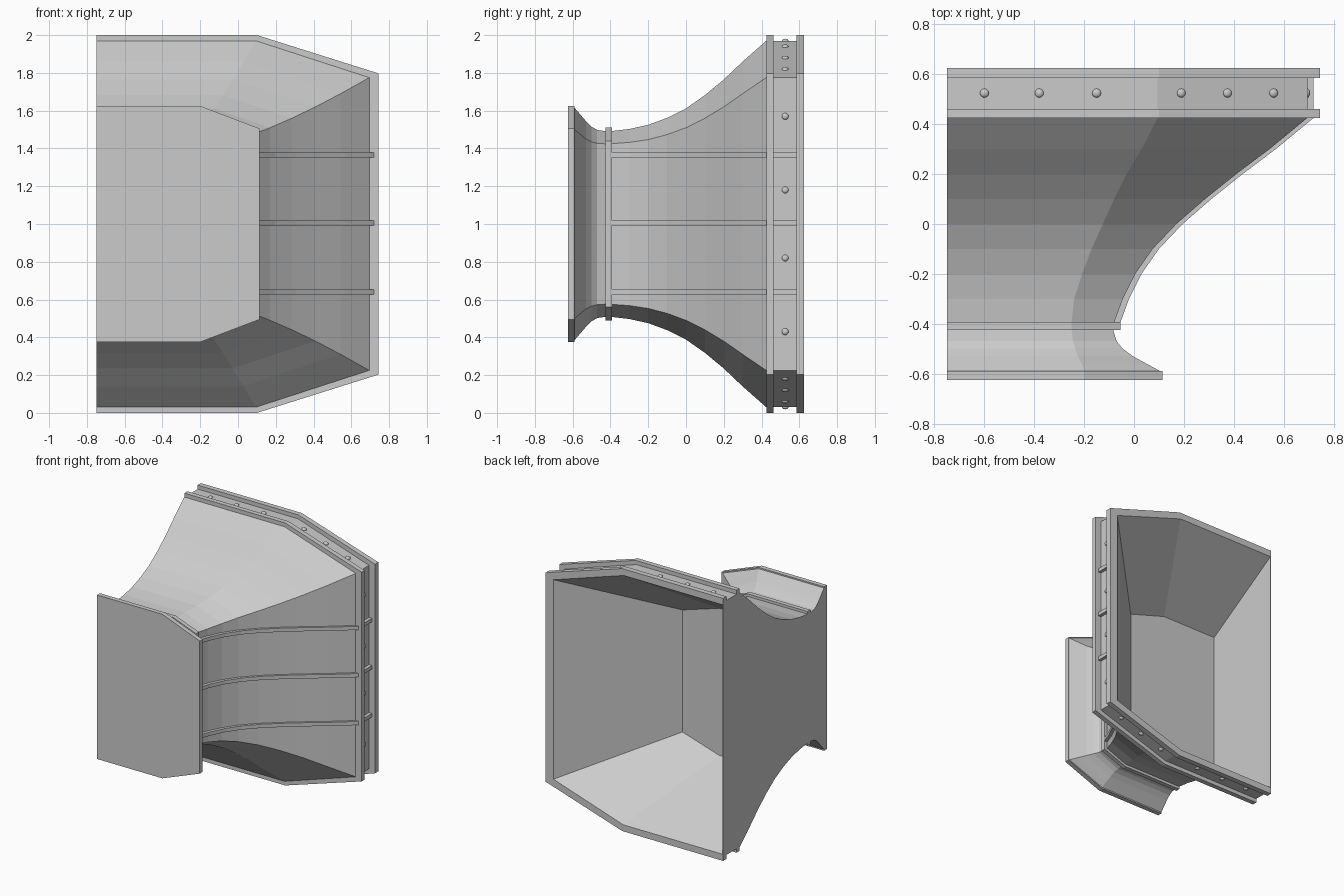
import bpy, bmesh, math
from mathutils import Vector, Matrix

cube = bpy.data.objects.get("Cube")
if cube:
    bpy.data.objects.remove(cube, do_unlink=True)

grey = bpy.data.materials.new("plain grey")
grey.use_nodes = True
colour = (0.6, 0.6, 0.6, 1)
grey.diffuse_color = colour
grey.node_tree.nodes["Principled BSDF"].inputs["Base Color"].default_value = colour

MID = 1.0     # height of the symmetry plane
CUT = -0.75   # flat cut side


def finish(name, bm):
    bmesh.ops.recalc_face_normals(bm, faces=bm.faces)
    mesh = bpy.data.meshes.new(name)
    bm.to_mesh(mesh)
    bm.free()
    mesh.materials.append(grey)
    obj = bpy.data.objects.new(name, mesh)
    bpy.context.collection.objects.link(obj)
    return obj


def section(y, top, corner_x, side_x, shoulder, left=CUT):
    """Six-sided half outline, mirrored about the middle height."""
    upper = [(left, top), (corner_x, top), (side_x, shoulder)]
    lower = [(x, 2 * MID - z) for x, z in reversed(upper)]
    return [Vector((x, y, z)) for x, z in upper + lower]


def loft(name, rings, cap_first=False, cap_last=False):
    bm = bmesh.new()
    loops = [[bm.verts.new(p) for p in ring] for ring in rings]
    for a, b in zip(loops, loops[1:]):
        n = len(a)
        for i in range(n):
            j = (i + 1) % n
            bm.faces.new((a[i], a[j], b[j], b[i]))
    if cap_first:
        bm.faces.new(loops[0])
    if cap_last:
        bm.faces.new(loops[-1])
    return finish(name, bm)


# Front plate and neck ring
plate = (1.625, -0.2, 0.115, 1.505)
loft("front_plate", [section(-0.625, *plate), section(-0.59, *plate)], True, True)
ring = (1.512, -0.25, -0.055, 1.44)
loft("neck_ring", [section(-0.425, *ring), section(-0.392, *ring)], True, True)

# Curved lip between plate and neck
lip = [(-0.59, 1.615, -0.2, 0.105, 1.5), (-0.56, 1.58, -0.21, 0.05, 1.475),
       (-0.53, 1.545, -0.225, -0.005, 1.45), (-0.5, 1.515, -0.235, -0.045, 1.435),
       (-0.47, 1.498, -0.245, -0.07, 1.427), (-0.42, 1.49, -0.25, -0.085, 1.424)]
loft("front_lip", [section(*s) for s in lip])

# Flaring bell
bell = [(-0.41, 1.49, -0.252, -0.085, 1.424), (-0.3, 1.503, -0.24, -0.045, 1.432),
        (-0.2, 1.525, -0.208, 0.005, 1.447), (-0.1, 1.562, -0.17, 0.075, 1.473),
        (0.0, 1.612, -0.125, 0.17, 1.51), (0.1, 1.682, -0.08, 0.285, 1.56),
        (0.2, 1.765, -0.03, 0.41, 1.62), (0.3, 1.86, 0.03, 0.543, 1.69),
        (0.425, 1.97, 0.095, 0.695, 1.775)]
loft("bell", [section(*s) for s in bell])

# Double flange with a channel, then the tapered cavity
flange = (2.0, 0.1, 0.745, 1.797)
band = (1.97, 0.095, 0.695, 1.775)
rim = [section(0.425, *band), section(0.425, *flange), section(0.462, *flange),
       section(0.462, *band), section(0.585, *band), section(0.585, *flange),
       section(0.625, *flange), section(0.625, 1.95, 0.09, 0.68, 1.76, CUT + 0.004),
       section(0.0, 1.56, -0.28, 0.03, 1.465, CUT + 0.004)]
loft("flange_and_cavity", rim, cap_last=True)


# Stringers along the bell side, continued across the channel
def stringer(name, path, z, half=0.014, depth=0.025):
    rings = []
    for x, y in path:
        corners = ((x - 0.01, -half), (x + depth, -half), (x + depth, half), (x - 0.01, half))
        rings.append([Vector((px, y, z + dz)) for px, dz in corners])
    loft(name, rings, True, True)


side_path = [(s[3], s[0]) for s in bell]
for label, offset in (("lower", -0.36), ("middle", 0.005), ("upper", 0.365)):
    stringer(label + "_stringer", side_path, MID + offset)
    stringer(label + "_channel_bar", [(0.695, 0.462), (0.695, 0.585)], MID + offset)

# Low domed rivets around the channel
spots = []
for sign in (1, -1):
    for x in (-0.6, -0.38, -0.15):
        spots.append((Vector((x, 0.525, MID + sign * 0.97)), Vector((0, 0, sign))))
    slope = Vector((0.195, 0, 0.6 * sign)).normalized()
    for x in (0.19, 0.375, 0.56):
        z = 0.97 - (x - 0.095) * 0.325
        spots.append((Vector((x, 0.525, MID + sign * z)), slope))
    for z in (0.18, 0.57):
        spots.append((Vector((0.695, 0.525, MID + sign * z)), Vector((1, 0, 0))))
bm = bmesh.new()
for place, normal in spots:
    turn = normal.to_track_quat('Z', 'Y').to_matrix().to_4x4()
    squash = Matrix.Diagonal((1, 1, 0.6, 1))
    bmesh.ops.create_uvsphere(bm, u_segments=12, v_segments=8, radius=0.018,
                              matrix=Matrix.Translation(place) @ turn @ squash)
for face in bm.faces:
    face.smooth = True
finish("rivets", bm)
